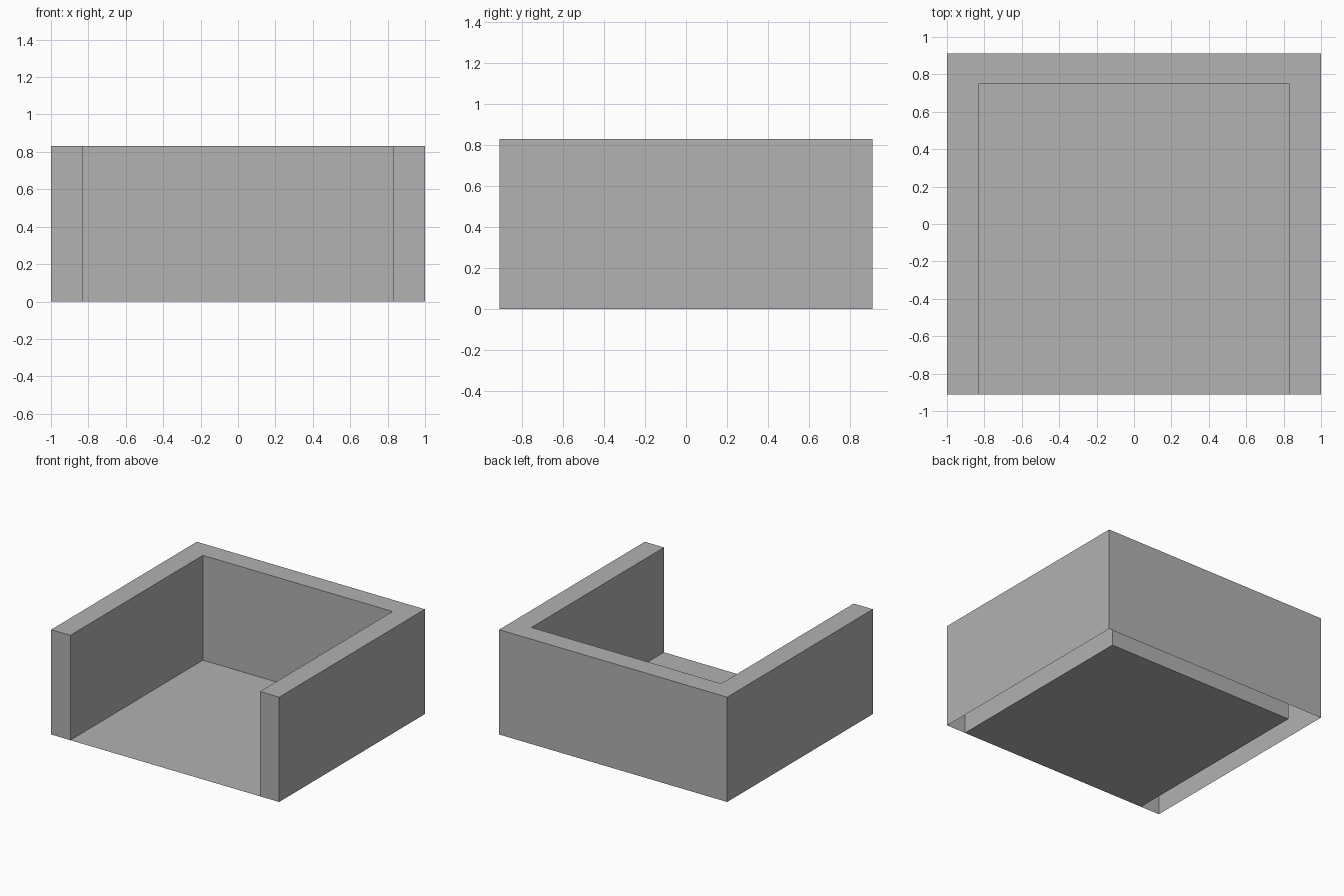
import bpy
import bmesh

if "Cube" in bpy.data.objects:
    bpy.data.objects.remove(bpy.data.objects["Cube"])

HALF_X, HALF_Y, HEIGHT = 1.0, 0.912, 0.831   # outer size
IN_X, IN_Y = 0.832, 0.748                    # inner faces of the walls

grey = bpy.data.materials.new("plain_grey")
grey.diffuse_color = (0.445, 0.445, 0.445, 1)
grey.use_nodes = True
grey.node_tree.nodes["Principled BSDF"].inputs["Base Color"].default_value = grey.diffuse_color


def finish(name, bm):
    mesh = bpy.data.meshes.new(name)
    bm.to_mesh(mesh)
    bm.free()
    mesh.materials.append(grey)
    obj = bpy.data.objects.new(name, mesh)
    bpy.context.collection.objects.link(obj)
    return obj


# U-shaped wall: outer and inner sides plus top rim, hollow and open underneath
right_half = [(IN_X, IN_Y), (IN_X, -HALF_Y), (HALF_X, -HALF_Y), (HALF_X, HALF_Y)]
outline = right_half + [(-x, y) for x, y in reversed(right_half)]
bm = bmesh.new()
low = [bm.verts.new((x, y, 0)) for x, y in outline]
high = [bm.verts.new((x, y, HEIGHT)) for x, y in outline]
n = len(outline)
for i in range(n):
    j = (i + 1) % n
    bm.faces.new((low[i], low[j], high[j], high[i]))
# rim: right arm, back strip and left arm
for ids in ((0, 1, 2, 3), (0, 3, 4, 7), (7, 4, 5, 6)):
    bm.faces.new([high[i] for i in ids])
finish("surround_wall", bm)

# Thin floor sheet between the walls
bm = bmesh.new()
corners = [(-IN_X, -HALF_Y), (IN_X, -HALF_Y), (IN_X, IN_Y), (-IN_X, IN_Y)]
bm.faces.new([bm.verts.new((x, y, 0)) for x, y in corners])
finish("floor", bm)
